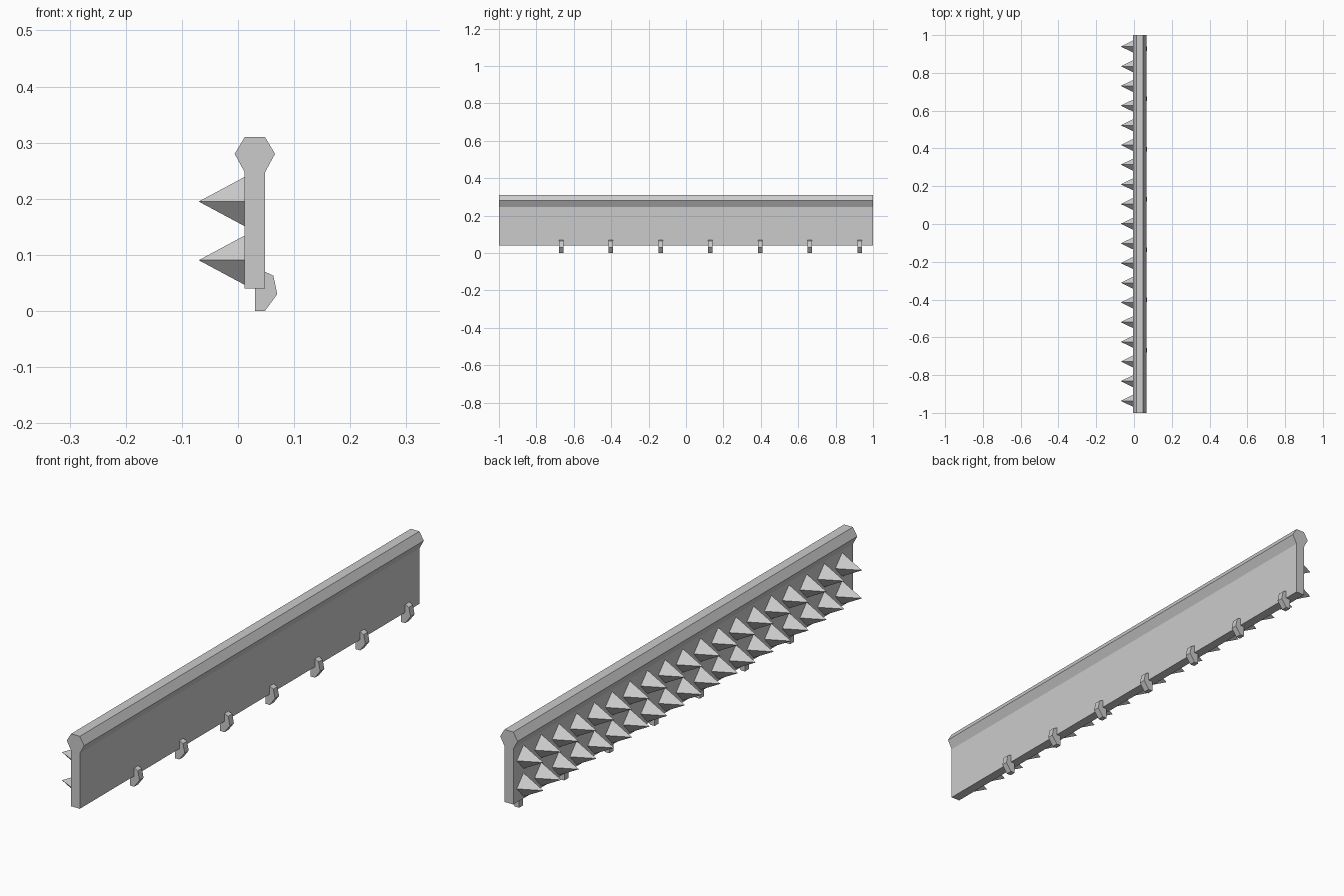
import bpy
import bmesh

if "Cube" in bpy.data.objects:
    bpy.data.objects.remove(bpy.data.objects["Cube"], do_unlink=True)

# One plain grey for the whole model
grey = bpy.data.materials.new("plain grey")
grey.use_nodes = True
colour = (0.6, 0.6, 0.6, 1)
grey.diffuse_color = colour
grey.node_tree.nodes["Principled BSDF"].inputs["Base Color"].default_value = colour


def finish(name, bm):
    bmesh.ops.recalc_face_normals(bm, faces=bm.faces)
    mesh = bpy.data.meshes.new(name)
    bm.to_mesh(mesh)
    bm.free()
    mesh.materials.append(grey)
    obj = bpy.data.objects.new(name, mesh)
    bpy.context.collection.objects.link(obj)
    return obj


def extrude_profile(bm, points, y, width):
    """Extrude an x-z outline along y, centred on y."""
    face = bm.faces.new([bm.verts.new((x, y - width / 2, z)) for x, z in points])
    out = bmesh.ops.extrude_face_region(bm, geom=[face])["geom"]
    verts = [v for v in out if isinstance(v, bmesh.types.BMVert)]
    bmesh.ops.translate(bm, verts=verts, vec=(0, width, 0))


def add_spike(bm, y, z, half_width=0.04, half_height=0.044):
    """Pyramid on a diamond base, pointing to -x."""
    tip = bm.verts.new((-0.07, y, z))
    base = [bm.verts.new((0.012, y + a * half_width, z + b * half_height))
            for a, b in ((1, 0), (0, 1), (-1, 0), (0, -1))]
    bm.faces.new(base)
    for i in range(4):
        bm.faces.new((base[i], base[(i + 1) % 4], tip))


# Wall panel with a faceted rail along its top
bm = bmesh.new()
extrude_profile(bm, [(0.012, 0.04), (0.048, 0.04), (0.048, 0.247), (0.066, 0.28),
                     (0.048, 0.31), (0.012, 0.31), (-0.006, 0.28), (0.012, 0.247)], 0, 2)
finish("wall_with_rail", bm)

# Two rows of spikes
for name, z in (("lower_spikes", 0.0905), ("upper_spikes", 0.195)):
    bm = bmesh.new()
    for i in range(19):
        add_spike(bm, 0.0015 + (i - 9) * 0.1042, z)
    finish(name, bm)

# Row of hooks under the lower edge
bm = bmesh.new()
for i in range(7):
    extrude_profile(bm, [(0.03, 0), (0.048, 0), (0.07, 0.03), (0.063, 0.063),
                         (0.048, 0.07), (0.03, 0.07)], 0.13 + (i - 3) * 0.266, 0.024)
finish("hooks", bm)
